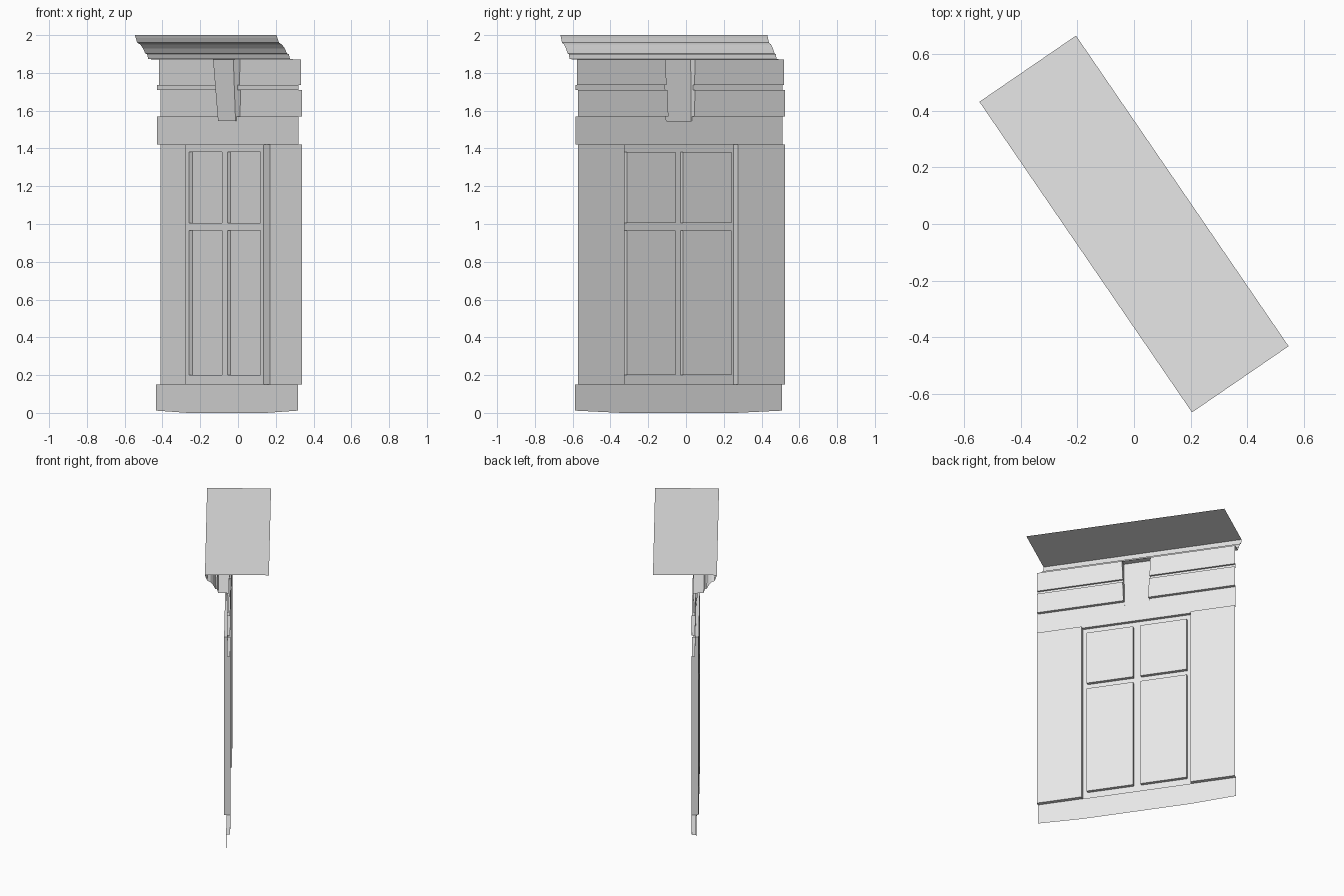
import bpy
import bmesh
import math
from mathutils import Matrix, Vector

cube = bpy.data.objects.get("Cube")
if cube:
    bpy.data.objects.remove(cube, do_unlink=True)

stone = bpy.data.materials.new("pale_grey_stone")
stone.use_nodes = True
GREY = (0.8, 0.8, 0.8, 1.0)
stone.diffuse_color = GREY
stone.node_tree.nodes["Principled BSDF"].inputs["Base Color"].default_value = GREY

# Local frame: x along the facade, -y is its face, z up
TURN = Matrix.Rotation(math.radians(124.4), 4, "Z")
HALF = 0.664            # half the facade length
OPENING = 0.365         # half the window opening
WALL, BAND, BASE, FRAME, PANE, FRIEZE = 0.044, 0.065, 0.07, 0.086, 0.064, 0.052
SILL, HEAD, KEY_FOOT, TOP = 0.15, 1.42, 1.545, 1.87


def build(name, faces, facing=(0, -1, 0)):
    """Half a sheet, mirrored along the facade and turned into place."""
    bm = bmesh.new()
    for face in faces:
        bm.faces.new([bm.verts.new(p) for p in face])
    bmesh.ops.remove_doubles(bm, verts=bm.verts, dist=0.0005)
    bmesh.ops.recalc_face_normals(bm, faces=bm.faces)
    bm.normal_update()
    if sum(f.normal.dot(Vector(facing)) * f.calc_area() for f in bm.faces) < 0:
        bmesh.ops.reverse_faces(bm, faces=bm.faces)
    mesh = bpy.data.meshes.new(name)
    bm.to_mesh(mesh)
    bm.free()
    mesh.materials.append(stone)
    obj = bpy.data.objects.new(name, mesh)
    bpy.context.collection.objects.link(obj)
    obj.matrix_world = TURN
    mirror = obj.modifiers.new("mirror", "MIRROR")
    mirror.merge_threshold = 0.0005
    return obj


def strip(profile, inner, outer):
    """Sweep a (y, z) profile between two x limits; inner may depend on z."""
    edge = inner if callable(inner) else (lambda z: inner)
    return [[(edge(z0), y0, z0), (outer, y0, z0), (outer, y1, z1), (edge(z1), y1, z1)]
            for (y0, z0), (y1, z1) in zip(profile, profile[1:])]


def key_edge(z):
    return 0.082 + 0.013 * (z - KEY_FOOT) / (TOP - KEY_FOOT)


# Plinth, dipping slightly under the window
build("base_plinth", [[(0, BASE, SILL), (HALF, BASE, SILL), (HALF, BASE, 0.012),
                       (OPENING, BASE, 0), (0, BASE, 0)]])

# Wall piers with their ledges
build("wall_piers", strip([(BAND, HEAD), (WALL, HEAD), (WALL, SILL), (BASE, SILL)],
                          OPENING, HALF))

# Window reveal: jamb, head and sill
jamb = [(OPENING, WALL, SILL), (OPENING, FRAME, SILL),
        (OPENING, FRAME, HEAD), (OPENING, WALL, HEAD)]
build("window_reveal", [jamb] + strip([(BAND, HEAD), (FRAME, HEAD)], 0, OPENING)
      + strip([(FRAME, SILL), (BASE, SILL)], 0, OPENING))

# Window frame with raised panes
xs = [0, 0.025, 0.335, OPENING]
zs = [SILL, 0.2, 0.965, 1.005, 1.38, HEAD]
frame, panes = [], []
for i in range(len(xs) - 1):
    for j in range(len(zs) - 1):
        ring = [(xs[i], zs[j]), (xs[i + 1], zs[j]),
                (xs[i + 1], zs[j + 1]), (xs[i], zs[j + 1])]
        if i == 1 and j in (1, 3):
            panes.append([(x, PANE, z) for x, z in ring])
            for (xa, za), (xb, zb) in zip(ring, ring[1:] + ring[:1]):
                panes.append([(xa, FRAME, za), (xb, FRAME, zb),
                              (xb, PANE, zb), (xa, PANE, za)])
        else:
            frame.append([(x, FRAME, z) for x, z in ring])
build("window_frame", frame)
build("window_panes", panes)

# Lintel and stepped bands either side of the keystone
build("lintel", strip([(BAND, HEAD), (BAND, KEY_FOOT)], 0, HALF))
steps = [(BAND, KEY_FOOT), (BAND, 1.57), (WALL, 1.57), (WALL, 1.71),
         (BAND, 1.71), (BAND, 1.735), (FRIEZE, 1.735), (FRIEZE, TOP)]
build("upper_bands", strip(steps, key_edge, HALF))

# Tapered keystone panel with its cheeks
key_face = [(0.072, KEY_FOOT), (0.095, TOP)]
foot, crown = key_edge(KEY_FOOT), key_edge(TOP)
keystone = [
    [(0, 0.072, KEY_FOOT), (foot, 0.072, KEY_FOOT), (crown, 0.095, TOP), (0, 0.095, TOP)],
    [(key_edge(z), y, z) for y, z in steps + key_face[::-1]],
    [(0, BAND, KEY_FOOT), (foot, BAND, KEY_FOOT), (foot, 0.072, KEY_FOOT), (0, 0.072, KEY_FOOT)],
]
build("keystone", keystone)

# Cornice: flat top, moulded edge and soffit
moulding = [(-0.2065, 2), (0.2065, 2), (0.202, 1.985), (0.192, 1.96), (0.172, 1.95),
            (0.155, 1.93), (0.14, 1.902), (0.129, 1.9), (0.121, 1.873), (FRIEZE, TOP)]
build("cornice", strip(moulding, 0, HALF), facing=(0, 0, 1))
